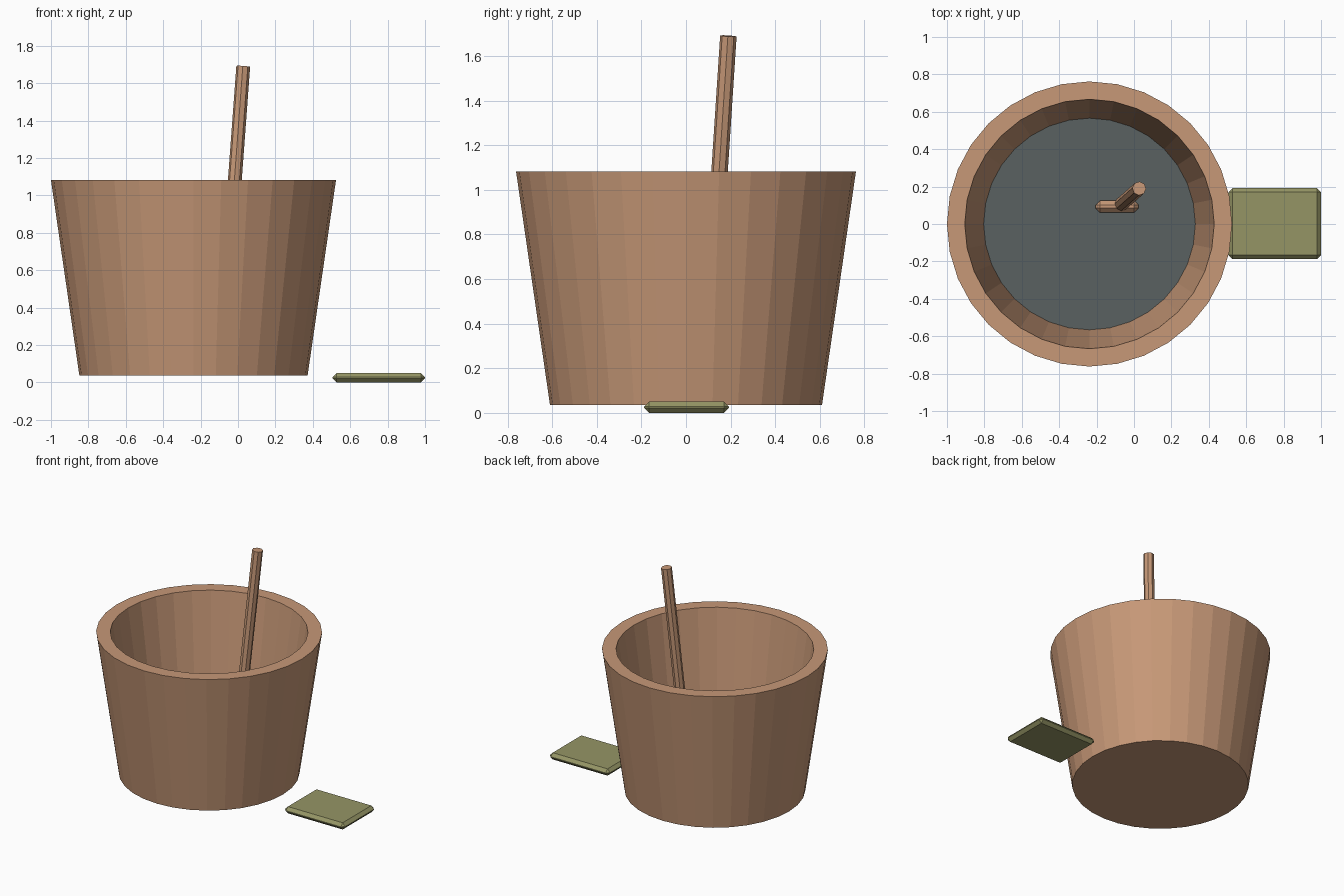
import bpy, bmesh, math
from mathutils import Vector

cube = bpy.data.objects.get("Cube")
if cube:
    bpy.data.objects.remove(cube, do_unlink=True)


def material(name, rgb):
    m = bpy.data.materials.new(name)
    m.use_nodes = True
    color = (*rgb, 1)
    m.diffuse_color = color
    m.node_tree.nodes["Principled BSDF"].inputs["Base Color"].default_value = color
    return m


wood = material("brown wood", (0.57, 0.315, 0.185))
water = material("grey water", (0.10, 0.12, 0.12))
soap = material("olive soap", (0.30, 0.30, 0.13))


def finish(name, bm, mat):
    bmesh.ops.recalc_face_normals(bm, faces=bm.faces)
    mesh = bpy.data.meshes.new(name)
    bm.to_mesh(mesh)
    bm.free()
    mesh.materials.append(mat)
    obj = bpy.data.objects.new(name, mesh)
    bpy.context.collection.objects.link(obj)
    return obj


def lathe(name, profile, center, sides, mat):
    """Stack rings of (radius, height) and cap both ends."""
    bm = bmesh.new()
    rings = [[bm.verts.new((center + r * math.cos(math.tau * i / sides),
                            r * math.sin(math.tau * i / sides), z))
              for i in range(sides)] for r, z in profile]
    for a, b in zip(rings, rings[1:]):
        for i in range(sides):
            j = (i + 1) % sides
            bm.faces.new((a[i], a[j], b[j], b[i]))
    bm.faces.new(rings[0])
    bm.faces.new(rings[-1])
    return finish(name, bm, mat)


def chamfered_box(name, center, size, chamfer, mat):
    bm = bmesh.new()
    bmesh.ops.create_cube(bm, size=1)
    for v in bm.verts:
        v.co = Vector(a * b for a, b in zip(v.co, size)) + Vector(center)
    bmesh.ops.bevel(bm, geom=bm.edges[:], offset=chamfer, segments=1, affect='EDGES')
    return finish(name, bm, mat)


def rod(name, start, end, radius, sides, mat):
    start, end = Vector(start), Vector(end)
    axis = end - start
    bm = bmesh.new()
    bmesh.ops.create_cone(bm, cap_ends=True, segments=sides, radius1=radius,
                          radius2=radius, depth=axis.length)
    obj = finish(name, bm, mat)
    obj.rotation_euler = axis.to_track_quat('Z', 'Y').to_euler()
    obj.location = (start + end) / 2
    return obj


# Tapered tub with a thick rim and an inner floor
TUB_X = -0.238
lathe("tub", [(0.61, 0.036), (0.762, 1.082), (0.667, 1.082), (0.538, 0.19)],
      TUB_X, 32, wood)

# Still water inside the tub
lathe("water", [(0.539, 0.2), (0.566, 0.39)], TUB_X, 32, water)

# Stirring paddle: leaning handle and a blade standing in the water
rod("paddle_handle", (-0.082, 0.093, 0.2), (0.028, 0.19, 1.69), 0.037, 8, wood)
chamfered_box("paddle_blade", (-0.09, 0.093, 0.32), (0.23, 0.065, 0.22), 0.024, wood)

# Bar of soap on the ground beside the tub
chamfered_box("soap_bar", (0.7525, 0.002, 0.025), (0.495, 0.38, 0.05), 0.022, soap)
